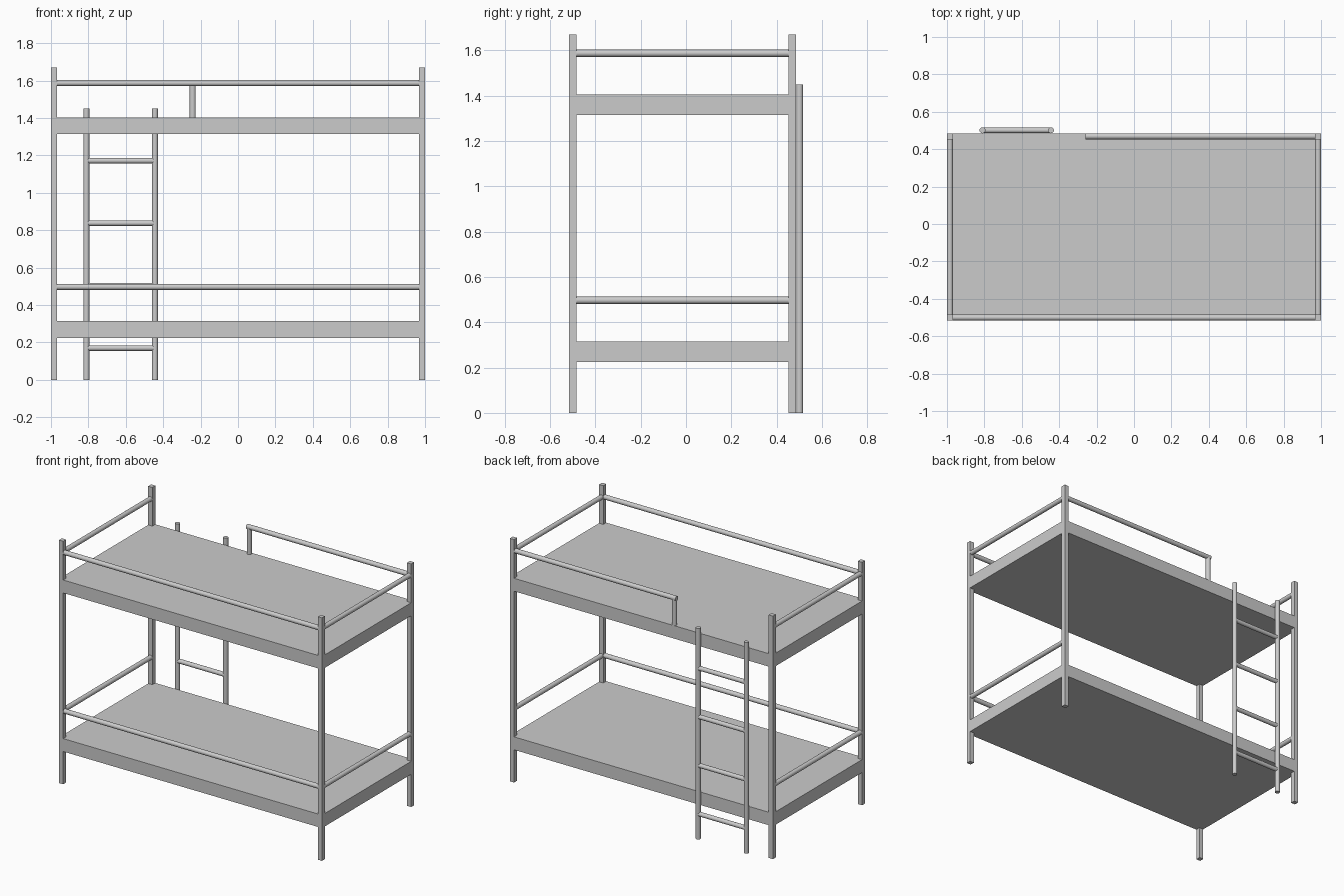
import bpy
from math import radians
from mathutils import Vector

if "Cube" in bpy.data.objects:
    bpy.data.objects.remove(bpy.data.objects["Cube"])

Y0, Y1 = -0.516, 0.485      # front and back faces of the frame
T = 0.032                   # post thickness
R = 0.016                   # tube radius
ZU, ZL = 1.587, 0.497       # upper and lower rail heights
XC, YF, YB = 1 - T / 2, Y0 + T / 2, Y1 - T / 2   # post centre lines


def box(name, lo, hi):
    lo, hi = Vector(lo), Vector(hi)
    bpy.ops.mesh.primitive_cube_add(size=1, location=(lo + hi) / 2)
    o = bpy.context.object
    o.name = name
    o.scale = hi - lo
    bpy.ops.object.transform_apply(location=False, rotation=False, scale=True)


def tube(name, a, b, r=R):
    a, b = Vector(a), Vector(b)
    d = b - a
    bpy.ops.mesh.primitive_cylinder_add(
        vertices=24, radius=r, depth=d.length, location=(a + b) / 2,
        rotation=d.to_track_quat('Z', 'Y').to_euler())
    bpy.context.object.name = name
    bpy.ops.object.shade_smooth_by_angle(angle=radians(40))


# Corner posts
for x, side in ((-XC, "left"), (XC, "right")):
    for y, end in ((YF, "front"), (YB, "back")):
        box(f"{end}_{side}_post", (x - T / 2, y - T / 2, 0), (x + T / 2, y + T / 2, 1.67))

# Bed platforms
for name, z in (("lower_bed", 0.225), ("upper_bed", 1.315)):
    box(name, (-1, Y0, z), (1, Y1, z + 0.089))

# Front and end rails on both levels
xi = 1 - T
for level, z in (("lower", ZL), ("upper", ZU)):
    tube(f"{level}_front_rail", (-xi, YF, z), (xi, YF, z))
    for x, side in ((-XC, "left"), (XC, "right")):
        tube(f"{level}_{side}_end_rail", (x, Y0 + T, z), (x, Y1 - T, z))

# Short back guard rail with its support
tube("upper_back_rail", (-0.258, YB, ZU), (xi, YB, ZU))
tube("back_rail_support", (-0.242, YB, 1.40), (-0.242, YB, ZU))

# Ladder behind the frame
YL, XA, XB = Y1 + R, -0.81, -0.444
for x, side in ((XA, "left"), (XB, "right")):
    tube(f"ladder_{side}_pole", (x, YL, 0), (x, YL, 1.45))
for i in range(4):
    z = 0.17 + i * 0.334
    tube(f"ladder_rung_{i + 1}", (XA, YL, z), (XB, YL, z), 0.015)
